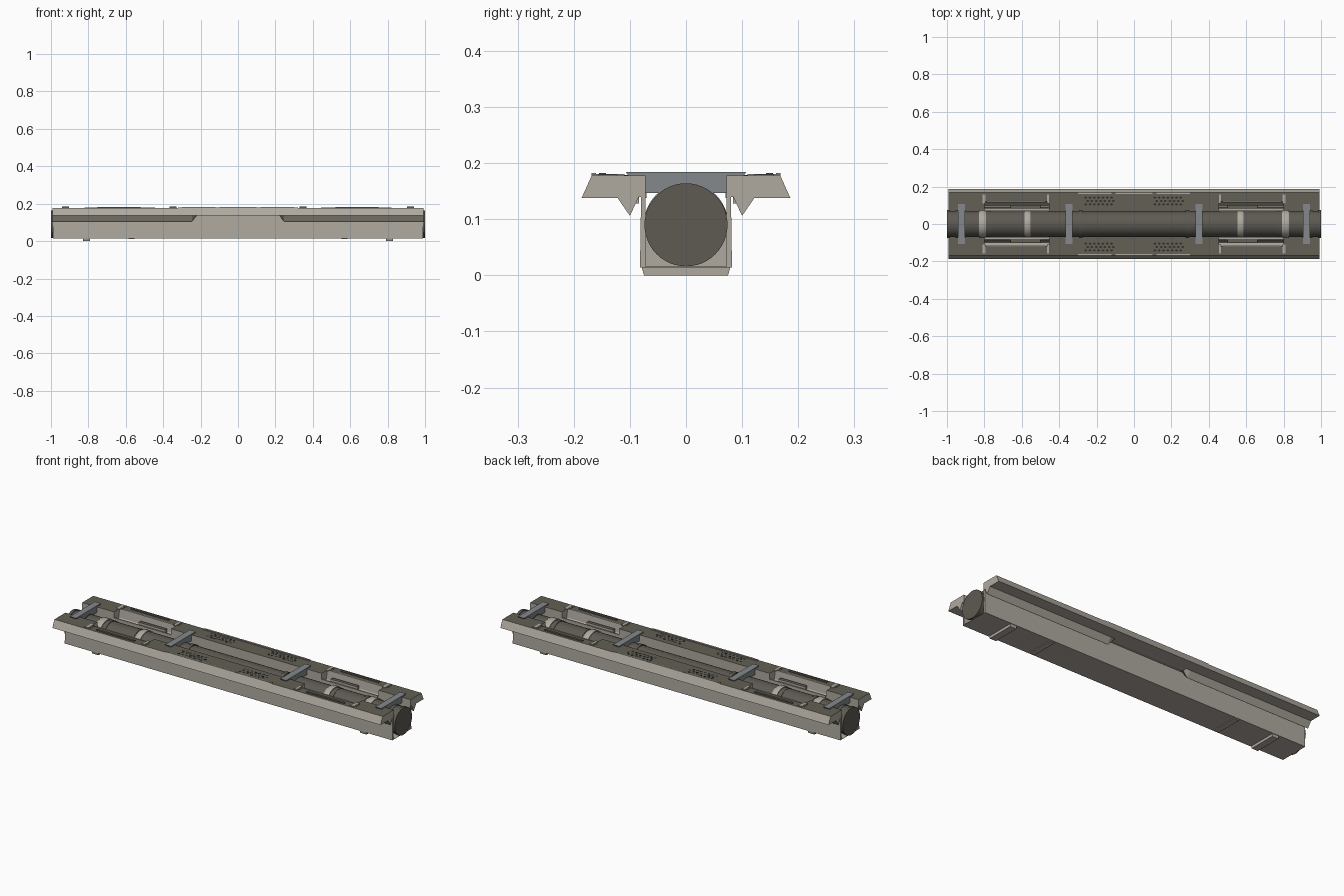
import bpy, bmesh, math

if "Cube" in bpy.data.objects:
    bpy.data.objects.remove(bpy.data.objects["Cube"])


def material(name, rgb):
    m = bpy.data.materials.new(name)
    m.diffuse_color = (*rgb, 1)
    m.use_nodes = True
    m.node_tree.nodes["Principled BSDF"].inputs["Base Color"].default_value = m.diffuse_color
    return m


LIGHT = material("light stone grey", (0.43, 0.40, 0.35))
DARK = material("dark olive grey", (0.125, 0.115, 0.09))
PIPE = material("pipe grey", (0.11, 0.103, 0.085))
STEEL = material("blue grey steel", (0.23, 0.25, 0.26))
HOLE = material("vent black", (0.03, 0.03, 0.027))


def loft(name, stations, mats, smooth=False):
    """Skin equal-length (y, z) sections placed along x; second material goes on upward faces."""
    bm = bmesh.new()
    rings = [[bm.verts.new((x, y, z)) for y, z in sec] for x, sec in stations]
    n = len(rings[0])
    for a, b in zip(rings, rings[1:]):
        for i in range(n):
            j = (i + 1) % n
            bm.faces.new((a[i], a[j], b[j], b[i]))
    bm.faces.new(rings[0])
    bm.faces.new(rings[-1])
    bmesh.ops.remove_doubles(bm, verts=bm.verts[:], dist=1e-5)
    bmesh.ops.recalc_face_normals(bm, faces=bm.faces[:])
    bm.normal_update()
    if len(mats) > 1:
        for f in bm.faces:
            f.material_index = 1 if f.normal.z > 0.7 else 0
    me = bpy.data.meshes.new(name)
    bm.to_mesh(me)
    bm.free()
    for m in mats:
        me.materials.append(m)
    ob = bpy.data.objects.new(name, me)
    bpy.context.collection.objects.link(ob)
    if smooth:
        bpy.ops.object.select_all(action='DESELECT')
        ob.select_set(True)
        bpy.context.view_layer.objects.active = ob
        bpy.ops.object.shade_smooth_by_angle(angle=math.radians(35))
    return ob


def box(name, x0, x1, y0, y1, z0, z1, *mats):
    sec = [(y0, z0), (y1, z0), (y1, z1), (y0, z1)]
    return loft(name, [(x0, sec), (x1, sec)], mats)


def circle(r, n=48):
    return [(r * math.cos(2 * math.pi * i / n), 0.09 + r * math.sin(2 * math.pi * i / n))
            for i in range(n)]


# Trough that carries the pipe
u = [(-.080, .145), (-.082, .014), (.082, .014), (.080, .145),
     (.072, .145), (.072, .0155), (-.072, .0155), (-.072, .145)]
loft("trough", [(-.99, u), (.99, u)], [LIGHT])


# Top wings: one section lofted along x, with pockets and a missing keel in the middle
def wing(s, pocket=False, tip=.106):
    top = [.142, .138, .114, .132] if pocket else [.178] * 4
    p = list(zip([.072, .090, .100, .114], top))
    p += [(.120, .178), (.168, .178), (.186, .138), (.122, .138),
          (.100, tip), (.084, .140), (.072, .140)]
    return [(s * y, z) for y, z in p]


for s, side in ((-1, "front"), (1, "back")):
    full, pock, flat = wing(s), wing(s, True), wing(s, tip=.137)
    half = [(.992, full), (.80, full), (.80, pock), (.455, pock),
            (.455, full), (.245, full), (.22, flat)]
    stations = [(-x, sec) for x, sec in half] + half[::-1]
    loft(side + "_wing", stations, [LIGHT, DARK])

    # Frame plates around each pocket
    for e in (-1, 1):
        def plate(name, xa, xb, ya, yb, za, zb, *m):
            box(f"{side}_{name}", *sorted((e * xa, e * xb)), *sorted((s * ya, s * yb)), za, zb, *m)
        for xa, xb in ((.785, .82), (.445, .475)):
            plate("pocket_end_plate", xa, xb, .122, .157, .176, .180, LIGHT, DARK)
            plate("pocket_end_trim", xa + .009, xb - .009, .110, .157, .177, .181, LIGHT)
        plate("pocket_bar", .52, .75, .143, .155, .176, .182, DARK)
        plate("pocket_edge", .475, .785, .118, .123, .176, .180, LIGHT)
        plate("pocket_lid", .50, .66, .084, .102, .128, .155, LIGHT, DARK)
        plate("pocket_lip", .46, .795, .070, .076, .138, .147, LIGHT)

        # Vent holes
        for r in range(3):
            for c in range(7):
                x0 = e * .185 + (c - 3) * .023 + (r % 2) * .010 - .004
                y0 = s * (.105 + r * .018)
                sec0 = [(y0 - .002, .1775), (y0 + .002, .1775), (y0 + .002, .1788), (y0 - .002, .1788)]
                sec1 = [(y0 - .006, .1775), (y0 + .006, .1775), (y0 + .006, .1788), (y0 - .006, .1788)]
                loft(f"{side}_vent_hole", [(x0 - .007, sec0), (x0 - .001, sec1),
                                           (x0 + .001, sec1), (x0 + .007, sec0)], [HOLE])

    # Long edge strip in the middle
    ya, yb = sorted((s * .155, s * .168))
    box(side + "_edge_strip", -.32, .32, ya, yb, .177, .181, LIGHT, DARK)
    ya, yb = sorted((s * .160, s * .168))
    for xa, xb in ((-.30, -.12), (-.10, .10), (.12, .30)):
        box(side + "_edge_light", xa, xb, ya, yb, .179, .182, LIGHT)

# Pipe, turned from a radius profile
half = [(1, .069), (1, .074), (.985, .074), (.985, .070), (.955, .070), (.955, .072),
        (.90, .072), (.90, .070), (.785, .070), (.785, .073), (.765, .073), (.765, .070),
        (.61, .070), (.61, .072), (.595, .072), (.595, .070), (.295, .070), (.295, .073),
        (.275, .073), (.275, .069)]
prof = [(-x, r) for x, r in half] + half[::-1]
loft("pipe", [(x, circle(r)) for x, r in prof], [PIPE], True)

# Clamp rings, saddles and feet
for e in (-1, 1):
    for x, w, foot in ((.81, .019, 0), (.57, .016, .010)):
        x *= e
        loft("clamp_ring", [(x - w, circle(.074)), (x - w + .003, circle(.0755)),
                            (x + w - .003, circle(.0755)), (x + w, circle(.074))], [LIGHT], True)
        box("clamp_saddle", x - w, x + w, -.0725, .0725, .0145, .085, LIGHT)
        sec = [(-.075, foot), (.075, foot), (.079, .0145), (-.079, .0145)]
        loft("foot", [(x - w, sec), (x + w, sec)], [LIGHT])

    # Cross braces over the pipe
    bar = [(-.073, .147), (.073, .147), (.073, .178), (.103, .178), (.107, .184),
           (-.107, .184), (-.103, .178), (-.073, .178)]
    for x in (.922, .348):
        loft("cross_brace", [(e * x - .018, bar), (e * x + .018, bar)], [STEEL])
